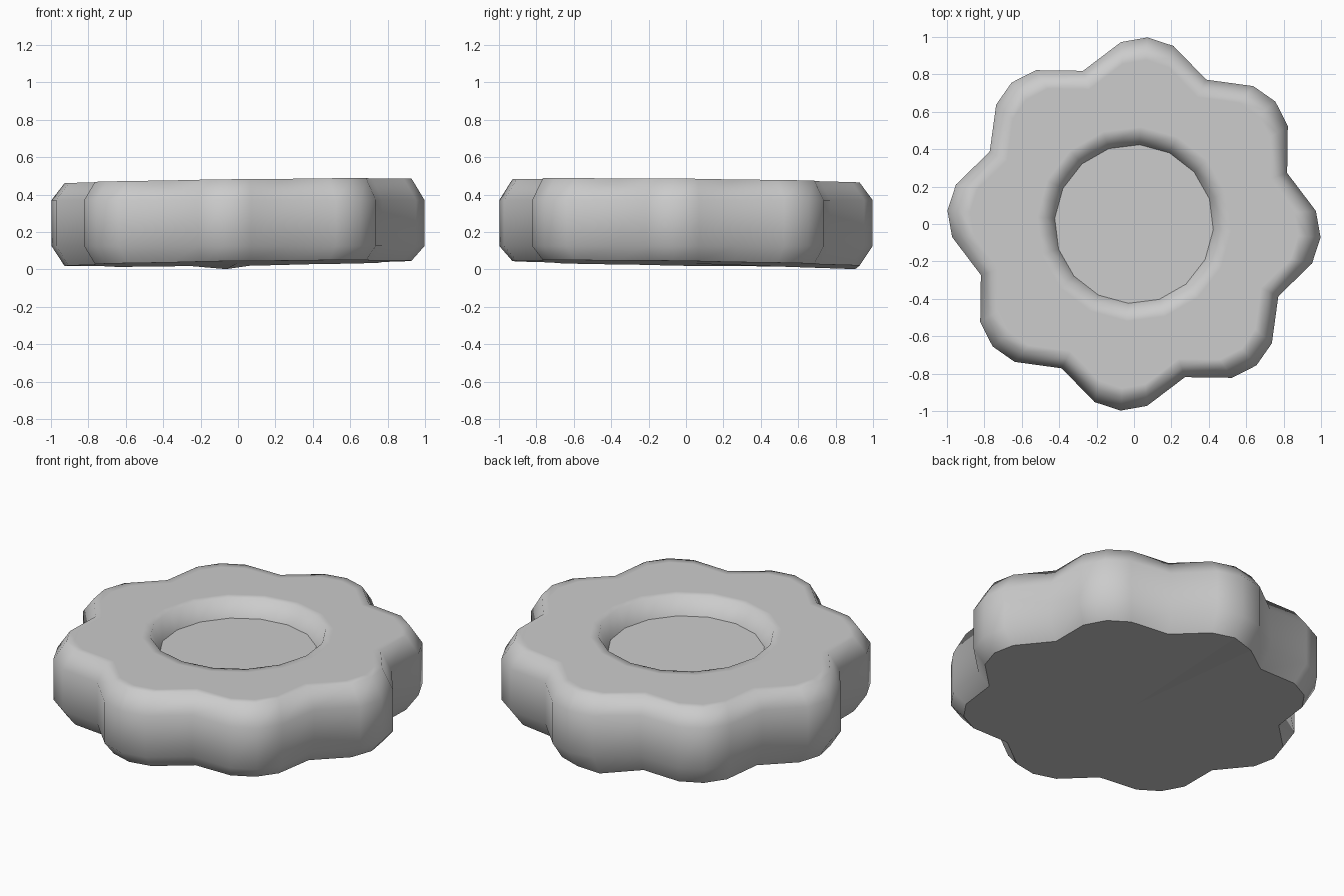
import bpy, bmesh
from math import cos, sin, radians

cube = bpy.data.objects.get("Cube")
if cube:
    bpy.data.objects.remove(cube, do_unlink=True)

grey = bpy.data.materials.new("light_grey")
grey.use_nodes = True
colour = (0.6, 0.6, 0.6, 1)
grey.diffuse_color = colour
grey.node_tree.nodes["Principled BSDF"].inputs["Base Color"].default_value = colour

START = 18.4
LOBES = 8
# One lobe of the rim: (angle offset, radius), beginning at the valley
LOBE = [(0, 0.863), (14.1, 0.975), (22.5, 1.0), (30.7, 0.975)]


def lobed_ring(scale, height):
    """Scalloped outline; height is a function of x and y."""
    pts = []
    for k in range(LOBES):
        for offset, r in LOBE:
            a = radians(START + 45 * k + offset)
            x, y = r * scale * cos(a), r * scale * sin(a)
            pts.append((x, y, height(x, y)))
    return pts


def recess_ring(radius, height):
    """Sixteen-sided circle with a point at the middle of each side."""
    pts = []
    for i in range(4 * LOBES):
        r = radius * (cos(radians(11.25)) if i % 2 else 1)
        a = radians(START + 11.25 * i)
        x, y = r * cos(a), r * sin(a)
        pts.append((x, y, height(x, y)))
    return pts


def top(x, y):
    return 0.473 + 0.013 * x - 0.01 * y


def bottom(x, y):
    # The underside leans a little and dips at one lobe tip
    dip = 0.017 if y > 0.88 and -0.1 < x < 0 else 0
    return 0.032 + 0.014 * x - 0.014 * y - dip


# Rings from the underside, round the rim and down into the recess
rings = [
    lobed_ring(0.93, bottom),
    lobed_ring(1.0, lambda x, y: 0.125),
    lobed_ring(1.0, lambda x, y: 0.37),
    lobed_ring(0.93, top),
    lobed_ring(0.88, top),
    recess_ring(0.52, top),
    recess_ring(0.475, top),
    recess_ring(0.425, lambda x, y: top(x, y) - 0.1),
]

bm = bmesh.new()
loops = [[bm.verts.new(p) for p in ring] for ring in rings]
for low, high in zip(loops, loops[1:]):
    for i in range(len(low)):
        j = (i + 1) % len(low)
        bm.faces.new((low[i], low[j], high[j], high[i])).smooth = True

# Flat underside and recess floor
for loop, z in ((loops[0][::-1], 0.032), (loops[-1], 0.373)):
    centre = bm.verts.new((0, 0, z))
    for i in range(len(loop)):
        bm.faces.new((loop[i], loop[(i + 1) % len(loop)], centre)).smooth = False

mesh = bpy.data.meshes.new("scalloped_wheel")
bm.to_mesh(mesh)
bm.free()
mesh.materials.append(grey)
wheel = bpy.data.objects.new("scalloped_wheel", mesh)
bpy.context.collection.objects.link(wheel)
